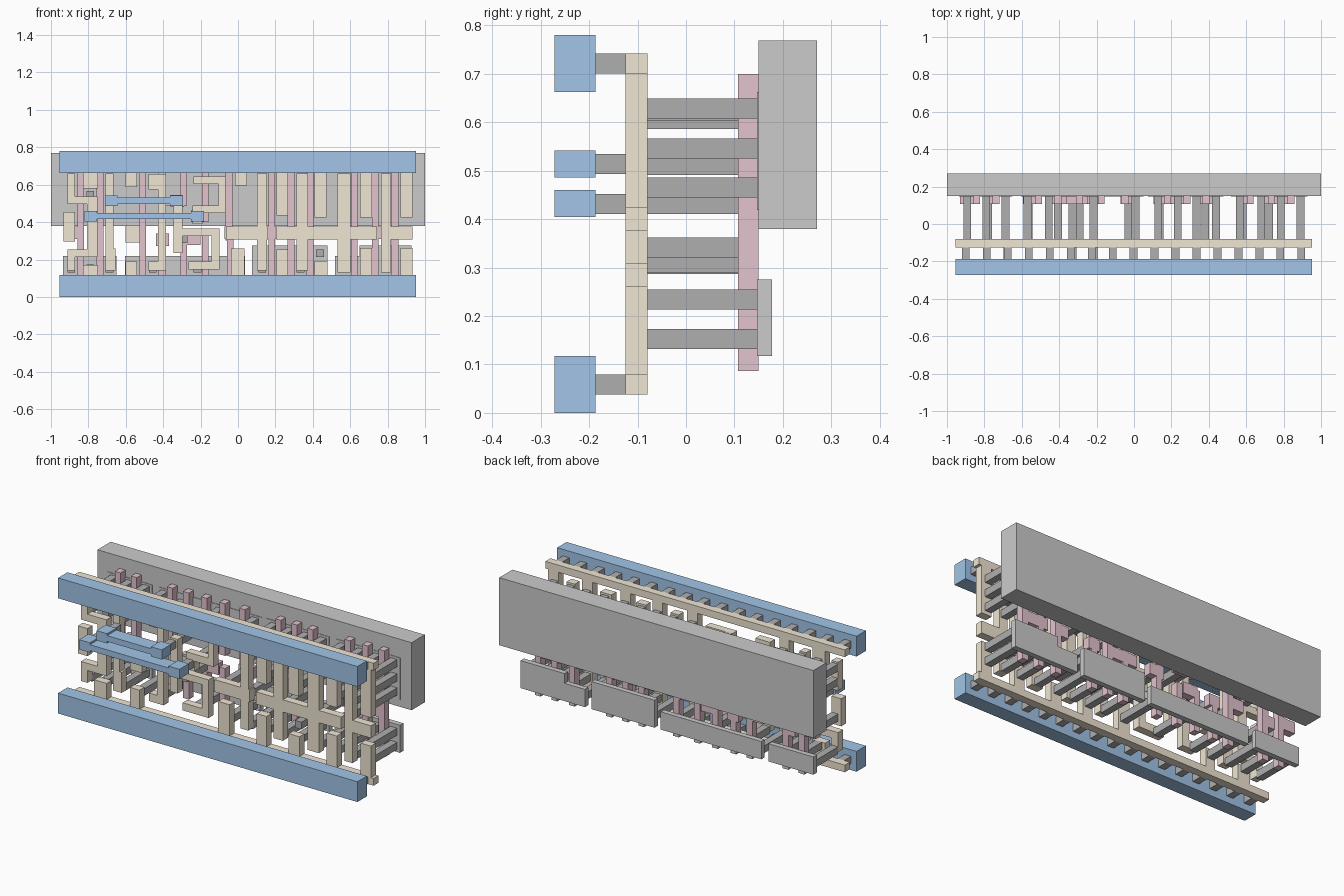
import bpy, bmesh

S = 0.2437            # layout unit -> scene unit
X0, Z0 = -0.955, 0.24


def material(name, rgb):
    m = bpy.data.materials.new(name)
    m.diffuse_color = (*rgb, 1)
    return m


TAN = material("tan", (0.87, 0.79, 0.65))
BLUE = material("blue", (0.36, 0.56, 0.80))
PINK = material("pink", (0.77, 0.55, 0.62))
DARK = material("dark_grey", (0.43, 0.43, 0.43))
LIGHT = material("light_grey", (0.68, 0.68, 0.68))
MID = material("mid_grey", (0.57, 0.57, 0.57))


def layer(name, rects, y0, y1, mat):
    """One object made of boxes; rects are (u0, v0, u1, v1) in layout units."""
    bm = bmesh.new()
    for u0, v0, u1, v1 in rects:
        x0, x1 = X0 + u0 * S, X0 + u1 * S
        z0, z1 = (v0 + Z0) * S, (v1 + Z0) * S
        r = bmesh.ops.create_cube(bm, size=1)
        for v in r["verts"]:
            v.co = (x0 if v.co.x < 0 else x1,
                    y0 if v.co.y < 0 else y1,
                    z0 if v.co.z < 0 else z1)
    me = bpy.data.meshes.new(name)
    bm.to_mesh(me)
    bm.free()
    me.materials.append(mat)
    ob = bpy.data.objects.new(name, me)
    bpy.context.collection.objects.link(ob)
    return ob


def sq(points, w=0.17):
    return [(u - w / 2, v - w / 2, u + w / 2, v + w / 2) for u, v in points]


# back well slab
layer("well_slab", [(-0.185, 1.32, 8.022, 2.915)], 0.15, 0.27, MID)

# diffusion plates: lower free ones, upper ones sunk in the well
layer("lower_plates", [
    (0.08, 0.24, 1.25, 0.66), (1.44, 0.24, 4.07, 0.66), (4.23, 0.24, 5.88, 0.89),
    (6.05, 0.24, 6.58, 0.66), (6.58, 0.24, 7.73, 0.89)], 0.147, 0.178, LIGHT)
layer("upper_plates", [
    (0.08, 1.83, 1.25, 2.47), (1.44, 2.05, 2.9, 2.47), (2.9, 1.73, 4.13, 2.47),
    (4.23, 1.48, 5.88, 2.48), (6.05, 1.73, 6.58, 2.48), (6.58, 1.48, 7.73, 2.48)],
    0.147, 0.178, LIGHT)

# gate strips with their contact pads
LO, HI = 0.115, 2.63
gates = [(c - 0.075, LO, c + 0.075, HI)
         for c in (0.47, 0.89, 1.83, 4.66, 5.08, 5.50, 6.47, 6.93, 7.36)]
gates += [(c - 0.075, LO, c + 0.075, t)
          for c, t in ((2.25, 1.12), (2.73, 1.1), (3.2, 1.1), (3.75, 1.3))]
gates += [(c - 0.075, b, c + 0.075, HI)
          for c, b in ((2.25, 1.75), (2.72, 1.75), (3.2, 1.4), (3.72, 1.0))]
gates += [
    (0.1, 1.03, 0.47, 1.3), (0.64, 0.93, 0.89, 1.2), (1.48, 1.01, 1.83, 1.28),
    (2.12, 0.88, 2.4, 1.15), (2.44, 1.73, 2.73, 2.0), (2.25, 1.75, 2.5, 1.9),
    (2.9, 1.4, 3.2, 1.67), (2.73, 0.9, 3.1, 1.17), (3.62, 1.03, 4.0, 1.3),
    (4.35, 1.03, 5.08, 1.3), (5.35, 1.03, 5.65, 1.3), (6.2, 1.03, 6.47, 1.3),
    (6.75, 1.03, 7.36, 1.3)]
layer("gate_strips", gates, 0.107, 0.15, PINK)

# long contacts to the plates
hi = [(c, v) for c in (0.68, 4.45, 5.29, 6.71, 7.14, 7.57) for v in (2.34, 2.0)]
hi += [(c, v) for c in (6.71, 7.14, 7.57, 4.88, 5.72) for v in (2.34, 1.67)]
hi += [(0.26, 2.34), (1.1, 2.34), (1.1, 2.0), (1.58, 2.34), (2.05, 2.25),
       (3.03, 2.32), (3.95, 2.34), (6.24, 2.34), (6.24, 2.0), (0.26, 2.0)]
lo = [(c, 0.385) for c in (0.68, 1.1, 0.26, 1.58, 2.05, 3.03, 3.92, 4.45, 4.88,
                           5.29, 5.72, 6.24, 6.71, 7.14, 7.57)]
lo += [(c, 0.72) for c in (4.88, 5.72, 6.71, 7.14, 7.57)]
layer("plate_contacts", sq(set(hi + lo)), -0.08, 0.147, DARK)

# contacts to the gate strips
layer("gate_contacts", sq([
    (0.26, 1.16), (0.72, 1.07), (1.61, 1.15), (2.25, 1.02), (2.57, 1.86),
    (3.03, 1.53), (2.73, 1.03), (3.8, 1.16), (4.48, 1.16), (5.48, 1.16),
    (6.3, 1.16), (6.88, 1.16)]), -0.08, 0.107, DARK)

# local wiring, left half
wires = [
    (0.0, -0.085, 7.82, 0.085), (0.0, 2.635, 7.82, 2.805),
    (0.095, 0.975, 0.345, 1.625),
    (0.175, 1.965, 0.345, 2.465), (0.175, 1.795, 0.84, 1.965),
    (0.61, 0.805, 0.84, 1.795), (0.175, 0.635, 0.84, 0.805),
    (0.175, 0.345, 0.345, 0.635), (0.515, 0.085, 0.845, 0.465),
    (0.515, 2.135, 0.845, 2.635), (1.015, 0.345, 1.235, 0.825),
    (1.015, 0.825, 1.185, 2.465),
    (1.455, 0.955, 1.765, 1.325), (1.455, 2.175, 1.705, 2.635),
    (1.455, 0.085, 1.705, 0.535),
    (1.955, 2.12, 2.335, 2.46), (2.165, 0.535, 2.335, 2.12),
    (1.955, 0.345, 2.335, 0.535), (2.5, 0.72, 2.7, 2.0),
    (2.94, 2.24, 3.64, 2.40), (3.49, 1.77, 3.64, 2.24),
    (2.92, 1.6, 3.64, 1.77), (2.92, 1.36, 3.14, 1.6),
    (2.83, 0.36, 3.51, 0.54), (3.34, 0.54, 3.51, 1.1), (2.64, 1.1, 3.51, 1.26)]
# local wiring, right half
wires += [
    (3.85, 2.2, 4.12, 2.635), (3.76, 0.085, 4.06, 0.82),
    (3.66, 1.02, 4.58, 1.31), (4.34, 1.31, 4.55, 2.47), (4.34, 0.34, 4.55, 1.02),
    (4.76, 1.55, 5.02, 2.635), (4.76, 0.085, 5.02, 0.8),
    (5.2, 0.34, 5.45, 2.47), (4.75, 1.02, 5.2, 1.31), (5.45, 1.02, 6.1, 1.31),
    (5.6, 1.5, 5.86, 2.635), (5.6, 0.085, 5.88, 0.55),
    (6.1, 0.3, 6.39, 2.47), (6.39, 1.02, 6.97, 1.31),
    (6.59, 1.5, 6.86, 2.635), (6.59, 0.085, 6.86, 0.83),
    (7.055, 0.3, 7.27, 2.47), (7.27, 1.02, 7.75, 1.31),
    (7.48, 1.5, 7.75, 2.635), (7.48, 0.085, 7.75, 0.83)]
layer("local_wires", wires, -0.125, -0.08, TAN)

# short studs between wiring and front metal
studs = [(0.23 + 0.46 * i, v) for i in range(17) for v in (0, 2.72)]
studs += [(1.14, 1.87), (2.57, 1.87), (0.69, 1.53), (3.03, 1.53)]
layer("front_studs", sq(studs), -0.187, -0.125, DARK)

# front rails and link bars with end pads
layer("front_rails", [(0, -0.24, 7.82, 0.24), (0, 2.48, 7.82, 2.96)],
      -0.272, -0.187, BLUE)
for name, a, b, v in (("upper_link", 1.14, 2.57, 1.87), ("lower_link", 0.69, 3.03, 1.535)):
    layer(name, [(a - 0.14, v - 0.115, a + 0.14, v + 0.115),
                 (b - 0.14, v - 0.115, b + 0.14, v + 0.115),
                 (a + 0.14, v - 0.07, b - 0.14, v + 0.07)], -0.272, -0.187, BLUE)
